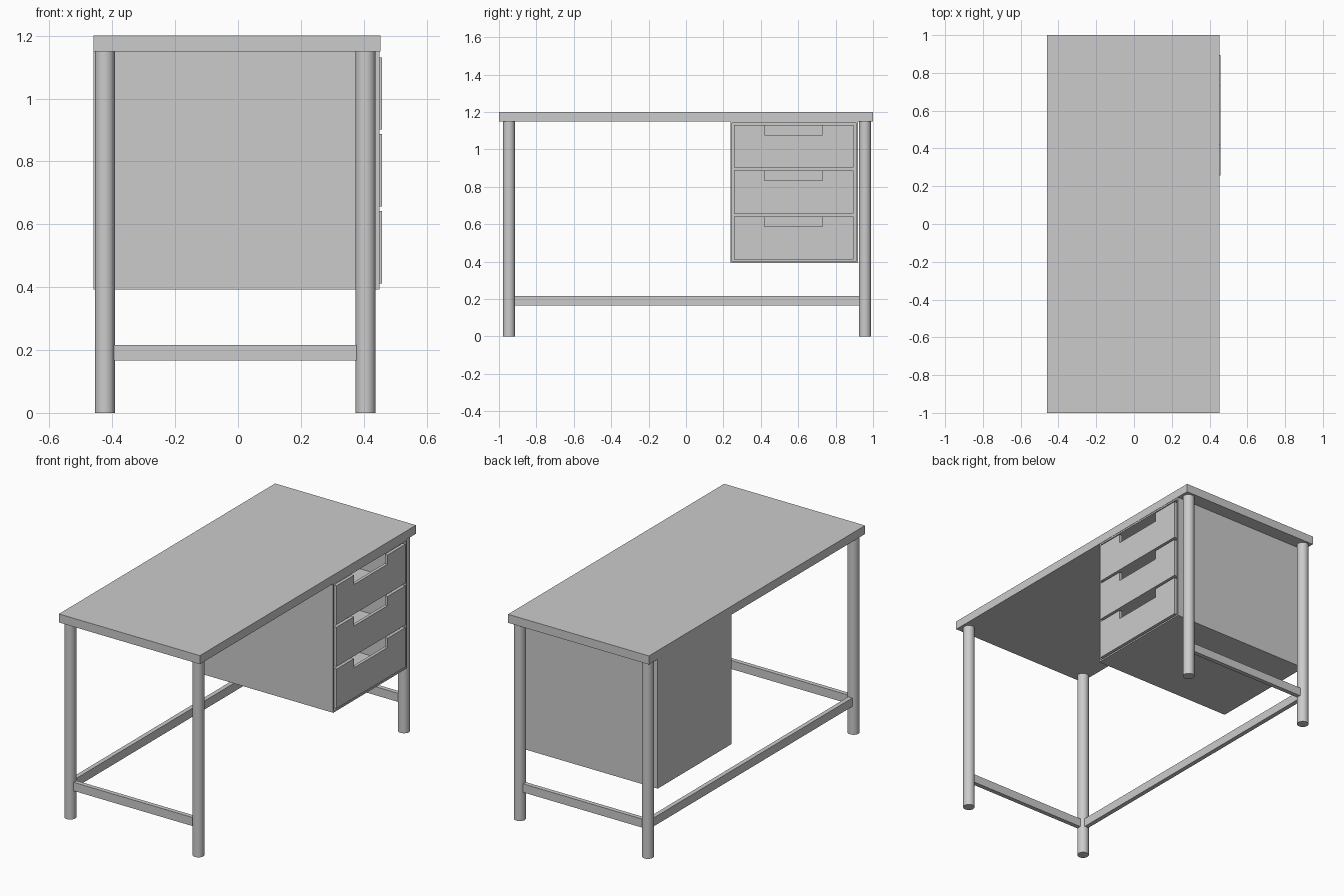
import bpy, bmesh
from mathutils import Vector

if "Cube" in bpy.data.objects:
    bpy.data.objects.remove(bpy.data.objects["Cube"])


def mesh_object(name, bm):
    bmesh.ops.recalc_face_normals(bm, faces=bm.faces)
    me = bpy.data.meshes.new(name)
    bm.to_mesh(me)
    bm.free()
    ob = bpy.data.objects.new(name, me)
    bpy.context.collection.objects.link(ob)
    return ob


def add_box(bm, lo, hi):
    lo, hi = Vector(lo), Vector(hi)
    for v in bmesh.ops.create_cube(bm, size=1)["verts"]:
        v.co = (lo + hi) / 2 + v.co * (hi - lo)


def boxes(name, *spans):
    bm = bmesh.new()
    for lo, hi in spans:
        add_box(bm, lo, hi)
    return mesh_object(name, bm)


# Table top
boxes("table_top", ((-0.46, -1, 1.15), (0.453, 1, 1.2)))

# Round legs
R = 0.032
X0, X1, Y0, Y1 = -0.4235, 0.406, -0.946, 0.957
for i, x in enumerate((X0, X1)):
    for j, y in enumerate((Y0, Y1)):
        bpy.ops.mesh.primitive_cylinder_add(vertices=32, radius=R, depth=1.15,
                                            location=(x, y, 0.575))
        leg = bpy.context.object
        leg.name = ("back", "front")[i] + ("_left", "_right")[j] + "_leg"
        bpy.ops.object.shade_smooth_by_angle()

# Stretchers: two short, one long along the back
H, ZA, ZB = 0.013, 0.166, 0.216
E = R - 0.003
for name, y in (("left_stretcher", Y0), ("right_stretcher", Y1)):
    boxes(name, ((X0 + E, y - H, ZA), (X1 - E, y + H, ZB)))
boxes("long_stretcher", ((X0 - H, Y0 + E, ZA), (X0 + H, Y1 - E, ZB)))

# Cabinet: hollow case open towards +x
CX0, CX1, CY0, CY1, CZ0, CZ1, W = -0.46, 0.451, 0.237, 0.919, 0.392, 1.15, 0.013
bm = bmesh.new()
add_box(bm, (CX0, CY0, CZ0), (CX1, CY1, CZ1))
face = max(bm.faces, key=lambda f: f.calc_center_median().x)
bmesh.ops.inset_region(bm, faces=[face], thickness=W)
for v in bmesh.ops.extrude_face_region(bm, geom=[face])["geom"]:
    if isinstance(v, bmesh.types.BMVert):
        v.co.x = CX0 + W
bmesh.ops.delete(bm, geom=[face], context='FACES')
mesh_object("cabinet_case", bm)

# Drawers: notched front plus an open tray
A, B, NA, NB = 0.256, 0.896, 0.42, 0.73
FX0, FX1, BX, T = 0.44, 0.458, -0.42, 0.012
for i, (z0, z1) in enumerate(((0.411, 0.642), (0.657, 0.887), (0.902, 1.13))):
    n = z1 - 0.054
    outline = [(A, z0), (B, z0), (B, z1), (NB, z1), (NB, n), (NA, n), (NA, z1), (A, z1)]
    bm = bmesh.new()
    f = bm.faces.new([bm.verts.new((FX0, y, z)) for y, z in outline])
    new = bmesh.ops.extrude_face_region(bm, geom=[f])["geom"]
    bmesh.ops.translate(bm, vec=(FX1 - FX0, 0, 0),
                        verts=[v for v in new if isinstance(v, bmesh.types.BMVert)])
    mesh_object(f"drawer_front_{i + 1}", bm)
    boxes(f"drawer_tray_{i + 1}",
          ((BX, A, z0), (FX0, B, z0 + T)),
          ((BX, A, z0 + T), (FX0, A + T, z1)),
          ((BX, B - T, z0 + T), (FX0, B, z1)),
          ((BX, A + T, z0 + T), (BX + T, B - T, z1)))
